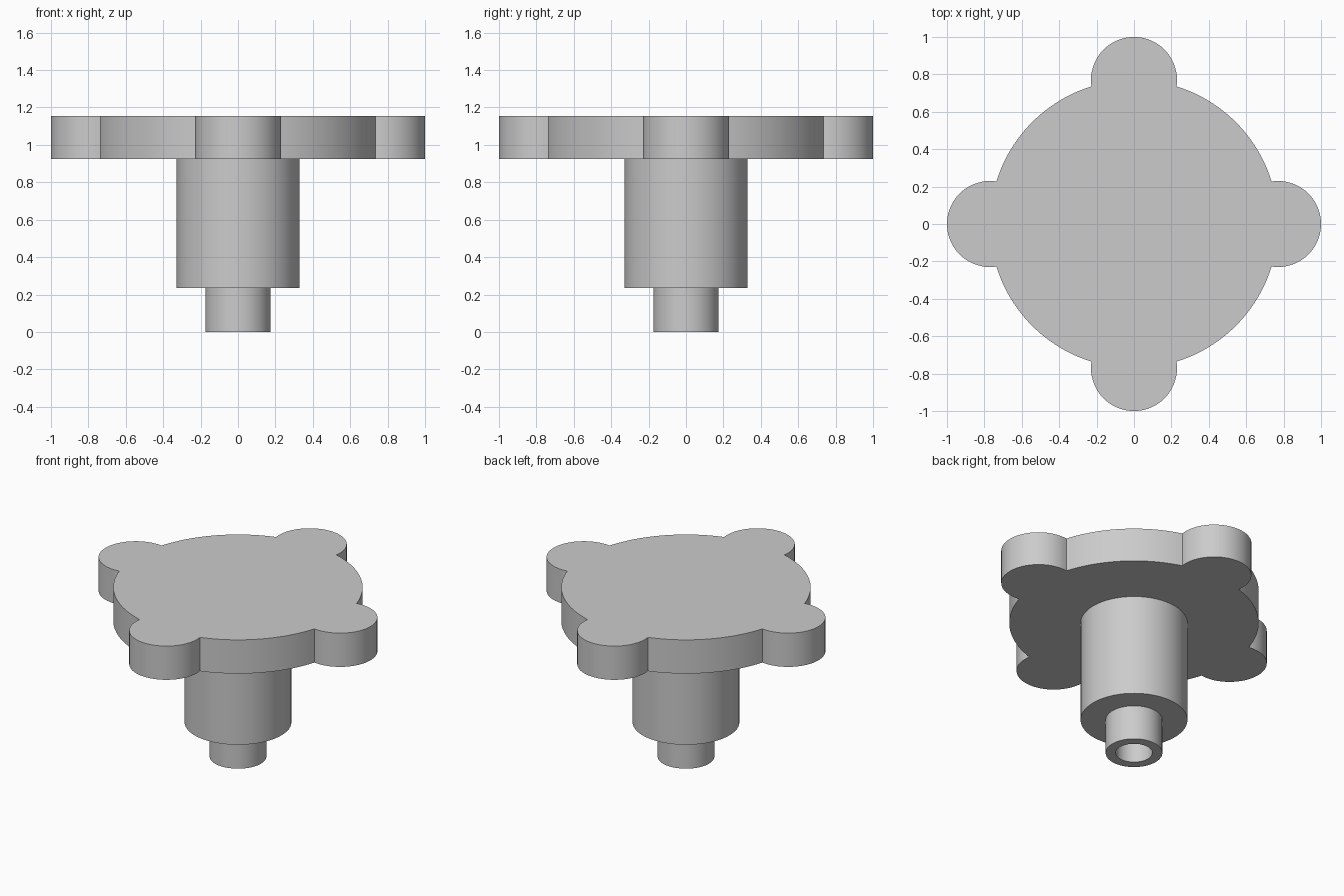
import bpy, bmesh, math

if "Cube" in bpy.data.objects:
    bpy.data.objects.remove(bpy.data.objects["Cube"], do_unlink=True)

grey = bpy.data.materials.new("plain grey")
grey.use_nodes = True
colour = (0.6, 0.6, 0.6, 1)
grey.diffuse_color = colour
grey.node_tree.nodes["Principled BSDF"].inputs["Base Color"].default_value = colour


def finish(name, bm):
    bmesh.ops.recalc_face_normals(bm, faces=bm.faces)
    mesh = bpy.data.meshes.new(name)
    bm.to_mesh(mesh)
    bm.free()
    mesh.materials.append(grey)
    obj = bpy.data.objects.new(name, mesh)
    bpy.context.collection.objects.link(obj)
    bpy.ops.object.select_all(action='DESELECT')
    obj.select_set(True)
    bpy.context.view_layer.objects.active = obj
    bpy.ops.object.shade_smooth_by_angle(angle=math.radians(30))
    return obj


def arc(cx, radius, start, end, steps):
    return [(cx + radius * math.cos(a), radius * math.sin(a))
            for a in (start + (end - start) * i / steps for i in range(steps))]


# Knob head: round plate with four round lobes, one outline extruded upward
DISC, LOBE = 0.77, 0.23
BOTTOM, TOP = 0.925, 1.155
meet_x = DISC - LOBE ** 2 / (2 * DISC)
meet_y = math.sqrt(DISC ** 2 - meet_x ** 2)
lobe_end = math.atan2(meet_y, meet_x - DISC)
disc_start = math.atan2(meet_y, meet_x)
quarter = (arc(DISC, LOBE, -lobe_end, lobe_end, 40)
           + arc(0, DISC, disc_start, math.pi / 2 - disc_start, 24))
bm = bmesh.new()
outline = []
for turn in range(4):
    c, s = math.cos(turn * math.pi / 2), math.sin(turn * math.pi / 2)
    outline += [bm.verts.new((x * c - y * s, x * s + y * c, BOTTOM)) for x, y in quarter]
base = bm.faces.new(outline)
extruded = bmesh.ops.extrude_face_region(bm, geom=[base], use_keep_orig=True)
raised = [v for v in extruded["geom"] if isinstance(v, bmesh.types.BMVert)]
bmesh.ops.translate(bm, verts=raised, vec=(0, 0, TOP - BOTTOM))
finish("knob_head", bm)

# Stepped stem with a blind bore in its lower end, revolved about z
profile = [(0, 0.6), (0.113, 0.6), (0.113, 0), (0.175, 0), (0.175, 0.235),
           (0.33, 0.235), (0.33, BOTTOM + 0.05), (0, BOTTOM + 0.05)]
bm = bmesh.new()
verts = [bm.verts.new((r, 0, z)) for r, z in profile]
edges = [bm.edges.new(pair) for pair in zip(verts, verts[1:])]
bmesh.ops.spin(bm, geom=verts + edges, cent=(0, 0, 0), axis=(0, 0, 1),
               angle=2 * math.pi, steps=64, use_merge=True)
bmesh.ops.remove_doubles(bm, verts=bm.verts, dist=0.0001)
finish("stem", bm)
